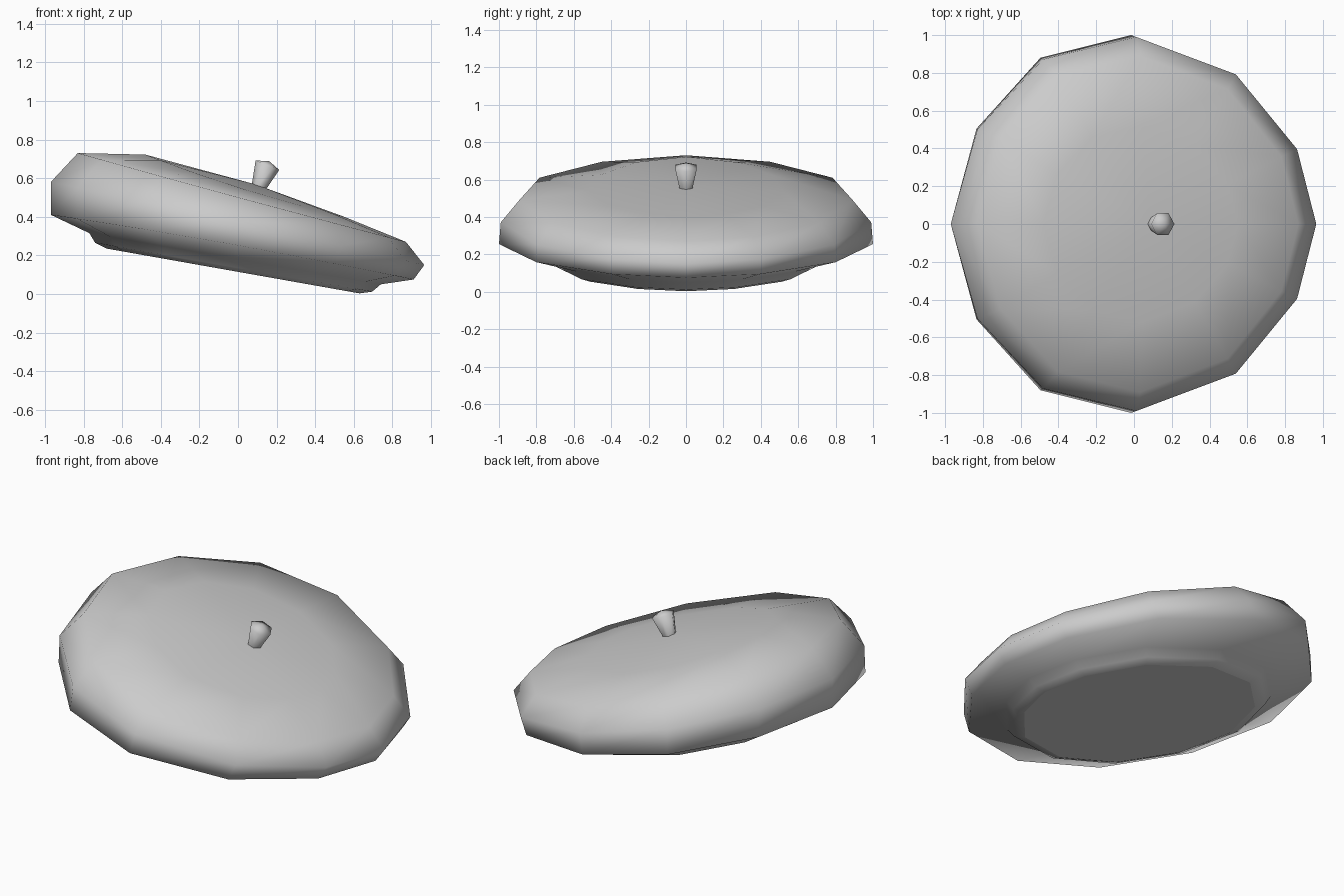
import bpy, bmesh, math
from mathutils import Vector

if "Cube" in bpy.data.objects:
    bpy.data.objects.remove(bpy.data.objects["Cube"])

# Half outline of the cap (mirrored across y = 0 to give 12 sides)
half = [(1, 0), (.895, .40), (.56, .80), (.015, 1), (-.495, .88), (-.855, .505), (-1, 0)]
outline = half + [(x, -y) for x, y in half[-2:0:-1]]


def ring(left, right, ry, droop=0.0):
    """Tilted ring spanning (x, z) left to (x, z) right; sides sink by droop."""
    mid = [(a + b) / 2 for a, b in zip(left, right)]
    ext = [(b - a) / 2 for a, b in zip(left, right)]
    return [Vector((mid[0] + ext[0] * u, ry * v, mid[1] + ext[1] * u - droop * v * v))
            for u, v in outline]


def loft(name, rings, bottom, top):
    """Bridge rings bottom to top, flat base, centre point on top."""
    bm = bmesh.new()
    rows = [[bm.verts.new(p) for p in r] for r in rings]
    for a, b in zip(rows, rows[1:]):
        n = len(a)
        for i in range(n):
            bm.faces.new((a[i], a[(i + 1) % n], b[(i + 1) % n], b[i]))
    apex = bm.verts.new(top)
    last = rows[-1]
    for i in range(len(last)):
        bm.faces.new((last[i], last[(i + 1) % len(last)], apex))
    for f in bm.faces:
        f.smooth = True
    if bottom:
        base = bm.faces.new(rows[0][::-1])
        for e in base.edges:
            e.smooth = False
    bmesh.ops.recalc_face_normals(bm, faces=bm.faces)
    me = bpy.data.meshes.new(name)
    bm.to_mesh(me)
    bm.free()
    ob = bpy.data.objects.new(name, me)
    bpy.context.collection.objects.link(ob)
    return ob


# Floppy cap with its head band
loft("cap", [
    ring((-.68, .235), (.63, .003), .64),
    ring((-.74, .265), (.695, .012), .70),
    ring((-.77, .315), (.74, .05), .73),
    ring((-.97, .41), (.91, .075), 1.0, -.015),
    ring((-.97, .58), (.965, .15), .99, -.01),
    ring((-.83, .73), (.87, .27), .89, .005),
    ring((-.48, .722), (.55, .40), .52, .02),
], True, (.09, 0, .568))

# Small flared stem on top
axis = Vector((.37, 0, .93)).normalized()
side = Vector((axis.z, 0, -axis.x))
base = Vector((.10, 0, .535))


def stem_ring(dist, r):
    return [base + axis * dist + side * (r * math.cos(a)) + Vector((0, r * math.sin(a), 0))
            for a in (math.tau * i / 6 for i in range(6))]


loft("stem", [stem_ring(0, .034), stem_ring(.142, .066)], True, base + axis * .165)
